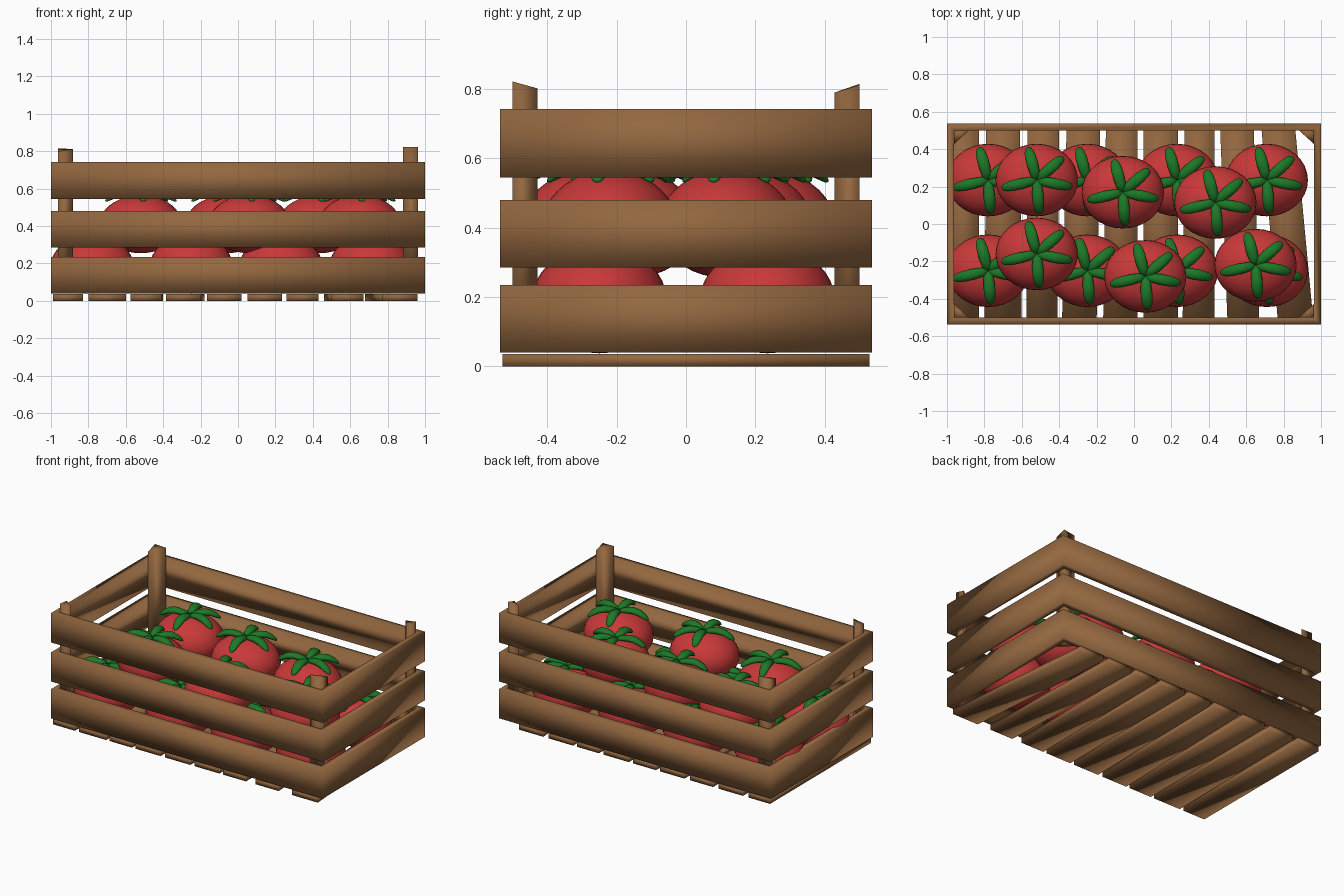
import bpy, bmesh
from math import cos, sin, radians

if "Cube" in bpy.data.objects:
    bpy.data.objects.remove(bpy.data.objects["Cube"])


def material(name, rgb):
    m = bpy.data.materials.new(name)
    m.diffuse_color = (*rgb, 1)
    m.use_nodes = True
    m.node_tree.nodes["Principled BSDF"].inputs["Base Color"].default_value = m.diffuse_color
    return m


WOOD = material("wood", (0.29, 0.135, 0.05))
RED = material("tomato_red", (0.58, 0.04, 0.04))
GREEN = material("leaf_green", (0.012, 0.19, 0.02))


def finish(bm, name, mat):
    bmesh.ops.recalc_face_normals(bm, faces=bm.faces)
    for f in bm.faces:
        f.smooth = True
    me = bpy.data.meshes.new(name)
    bm.to_mesh(me)
    bm.free()
    me.materials.append(mat)
    ob = bpy.data.objects.new(name, me)
    bpy.context.collection.objects.link(ob)
    return ob


def prism(name, outline, z0, tops):
    """Extruded outline with an individual top height for every corner."""
    bm = bmesh.new()
    lo = [bm.verts.new((x, y, z0)) for x, y in outline]
    hi = [bm.verts.new((x, y, z)) for (x, y), z in zip(outline, tops)]
    n = len(lo)
    bm.faces.new(lo)
    bm.faces.new(hi)
    for i in range(n):
        j = (i + 1) % n
        bm.faces.new((lo[i], lo[j], hi[j], hi[i]))
    return finish(bm, name, WOOD)


def ring(name, hx, hy, t, z0, z1):
    """Rectangular frame of boards around the crate."""
    bm = bmesh.new()
    corners = [(-1, -1), (1, -1), (1, 1), (-1, 1)]
    loops = []
    for a, b, z in ((hx, hy, z0), (hx, hy, z1), (hx - t, hy - t, z1), (hx - t, hy - t, z0)):
        loops.append([bm.verts.new((a * sx, b * sy, z)) for sx, sy in corners])
    for k in range(4):
        p, q = loops[k], loops[(k + 1) % 4]
        for i in range(4):
            j = (i + 1) % 4
            bm.faces.new((p[i], p[j], q[j], q[i]))
    return finish(bm, name, WOOD)


# side boards, three levels
for i, (z0, z1) in enumerate(((0.04, 0.235), (0.285, 0.48), (0.545, 0.742))):
    ring(f"side_boards_{i + 1}", 1.0, 0.537, 0.037, z0, z1)

# triangular corner posts with slanted tops
for name, sx, sy, tops in (
    ("front_left_post", -1, -1, (0.80, 0.812, 0.79)),
    ("front_right_post", 1, -1, (0.822, 0.822, 0.802)),
    ("back_left_post", -1, 1, (0.815, 0.812, 0.79)),
    ("back_right_post", 1, 1, (0.812, 0.80, 0.79)),
):
    x, y = 0.962 * sx, 0.5 * sy
    prism(name, [(x, y), (x - 0.08 * sx, y), (x, y - 0.072 * sy)], 0.04, tops)

# floor slats: x range at the front edge, x range at the back edge
SLATS = [(-0.99, -0.83, -0.99, -0.83), (-0.80, -0.60, -0.79, -0.61),
         (-0.575, -0.41, -0.57, -0.40), (-0.385, -0.20, -0.36, -0.18),
         (-0.165, 0.02, -0.15, 0.02), (0.05, 0.235, 0.05, 0.235),
         (0.26, 0.43, 0.27, 0.43), (0.50, 0.67, 0.46, 0.64),
         (0.77, 0.96, 0.68, 0.86)]
for i, (a, b, c, d) in enumerate(SLATS):
    prism(f"floor_slat_{i + 1}", [(a, -0.53), (b, -0.53), (d, 0.53), (c, 0.53)], 0, [0.036] * 4)

# shared tomato mesh
bm = bmesh.new()
bmesh.ops.create_uvsphere(bm, u_segments=32, v_segments=18, radius=1)
for v in bm.verts:
    v.co.x *= 0.22
    v.co.y *= 0.194
    v.co.z *= 0.155
tomato = finish(bm, "tomato", RED)

# shared leaf star: five arched tapering arms
bm = bmesh.new()
PATH = [(0.0, 0.148, 0.022), (0.045, 0.163, 0.027), (0.09, 0.168, 0.031), (0.13, 0.162, 0.031),
        (0.165, 0.145, 0.026), (0.185, 0.132, 0.018), (0.194, 0.126, 0.007)]
SIDES = 10
for ang in (104, 43, -12, -86, 194):
    a = radians(ang)
    rings = []
    for r, z, w in PATH:
        loop = []
        for k in range(SIDES):
            t = radians(360 * k / SIDES)
            u, h = w * cos(t), 0.65 * w * sin(t)
            x, y = r * cos(a) - u * sin(a), r * sin(a) + u * cos(a)
            loop.append(bm.verts.new((x, y * 0.93, z + h)))
        rings.append(loop)
    for p, q in zip(rings, rings[1:]):
        for k in range(SIDES):
            j = (k + 1) % SIDES
            bm.faces.new((p[k], p[j], q[j], q[k]))
    bm.faces.new(rings[0])
    bm.faces.new(rings[-1])
leaves = finish(bm, "tomato_leaves", GREEN)

# place tomatoes in two layers
places = [(x, y, 0.193) for x in (-0.78, -0.25, 0.23, 0.71) for y in (0.235, -0.25)]
places += [(x, y, 0.41) for x, y in ((-0.52, 0.235), (-0.06, 0.17), (0.435, 0.115),
                                     (-0.52, -0.16), (0.06, -0.28), (0.65, -0.22))]
for i, p in enumerate(places):
    for src in (tomato, leaves):
        ob = src if i == 0 else src.copy()
        if i:
            bpy.context.collection.objects.link(ob)
        ob.location = p
